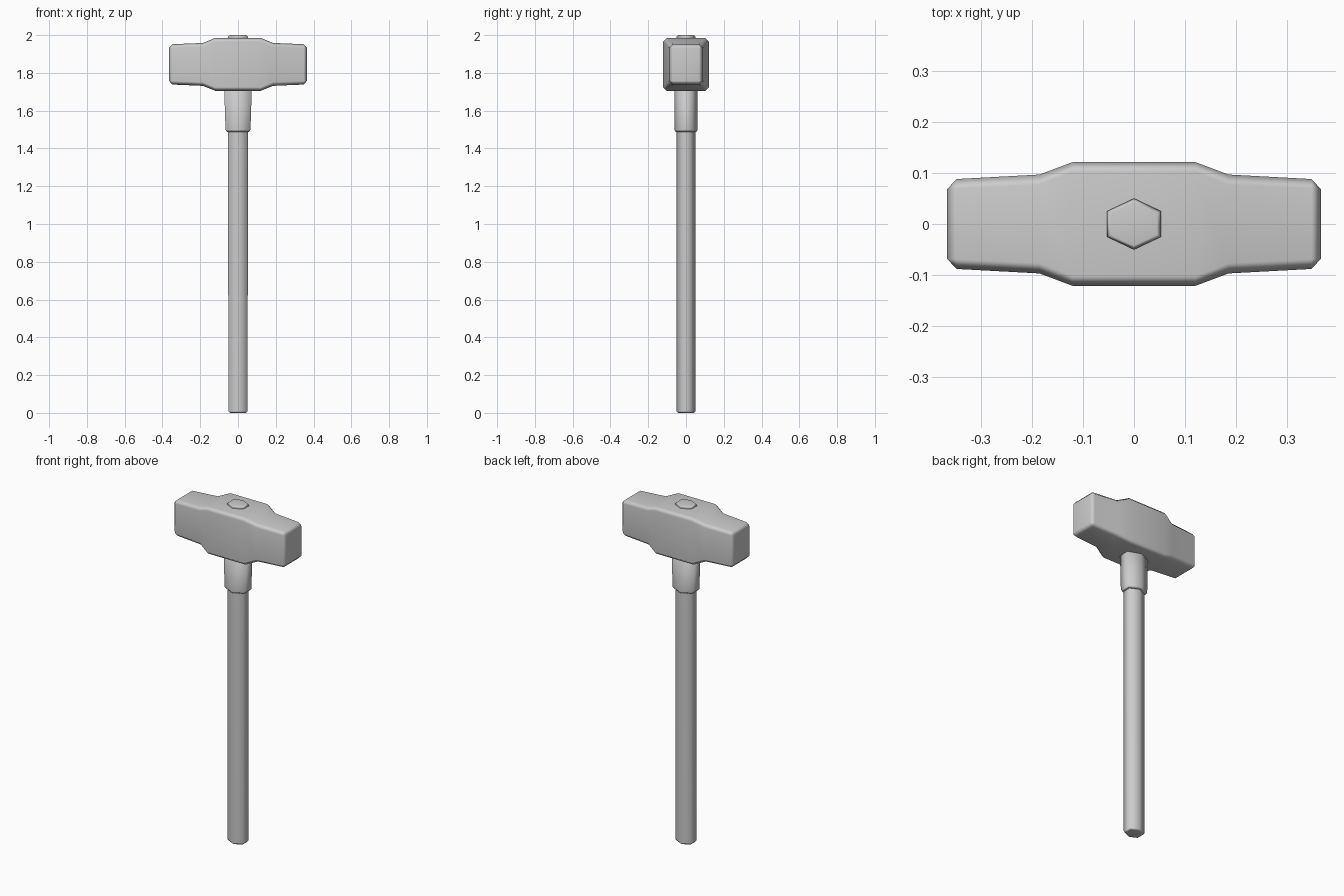
import bpy, bmesh, math

if "Cube" in bpy.data.objects:
    bpy.data.objects.remove(bpy.data.objects["Cube"])


def loft(name, rings, bevel=0.0):
    """Skin a list of closed vertex rings, cap the ends, chamfer the hard edges."""
    bm = bmesh.new()
    rows = [[bm.verts.new(p) for p in ring] for ring in rings]
    n = len(rows[0])
    for a, b in zip(rows, rows[1:]):
        for i in range(n):
            j = (i + 1) % n
            bm.faces.new((a[i], a[j], b[j], b[i]))
    bm.faces.new(rows[0][::-1])
    bm.faces.new(rows[-1])
    bmesh.ops.recalc_face_normals(bm, faces=bm.faces)
    if bevel:
        hard = [e for e in bm.edges if e.calc_face_angle() > math.radians(70)]
        bmesh.ops.bevel(bm, geom=hard, offset=bevel, segments=1,
                        affect='EDGES', clamp_overlap=True)
    for f in bm.faces:
        f.smooth = True
    mesh = bpy.data.meshes.new(name)
    bm.to_mesh(mesh)
    bm.free()
    obj = bpy.data.objects.new(name, mesh)
    bpy.context.collection.objects.link(obj)
    obj.modifiers.new("weighted_normals", 'WEIGHTED_NORMAL')
    return obj


def hexagon(z, hx, hy):
    """Six-sided ring: flats at x = +-hx, points at y = +-hy."""
    k = hx / math.cos(math.pi / 6)
    angles = [math.radians(90 + 60 * i) for i in range(6)]
    return [(k * math.cos(a), hy * math.sin(a), z) for a in angles]


def rectangle(x, hy, hz, zc=1.845):
    return [(x, -hy, zc - hz), (x, hy, zc - hz), (x, hy, zc + hz), (x, -hy, zc + hz)]


# hammer head: wide middle block, sloped shoulders, slightly tapered ends
half = [(0.122, 0.121, 0.14), (0.187, 0.096, 0.113), (0.366, 0.087, 0.106)]
stations = [(-x, hy, hz) for x, hy, hz in reversed(half)] + half
loft("hammer_head", [rectangle(*s) for s in stations], bevel=0.019)

# hexagonal handle running through the head, its tip showing on top
loft("handle", [hexagon(0, 0.043, 0.042), hexagon(0.009, 0.051, 0.05),
                hexagon(1.991, 0.053, 0.05), hexagon(2.0, 0.045, 0.042)])

# flared collar below the head
loft("collar", [hexagon(1.488, 0.058, 0.054), hexagon(1.498, 0.066, 0.062),
                hexagon(1.715, 0.073, 0.06)])
